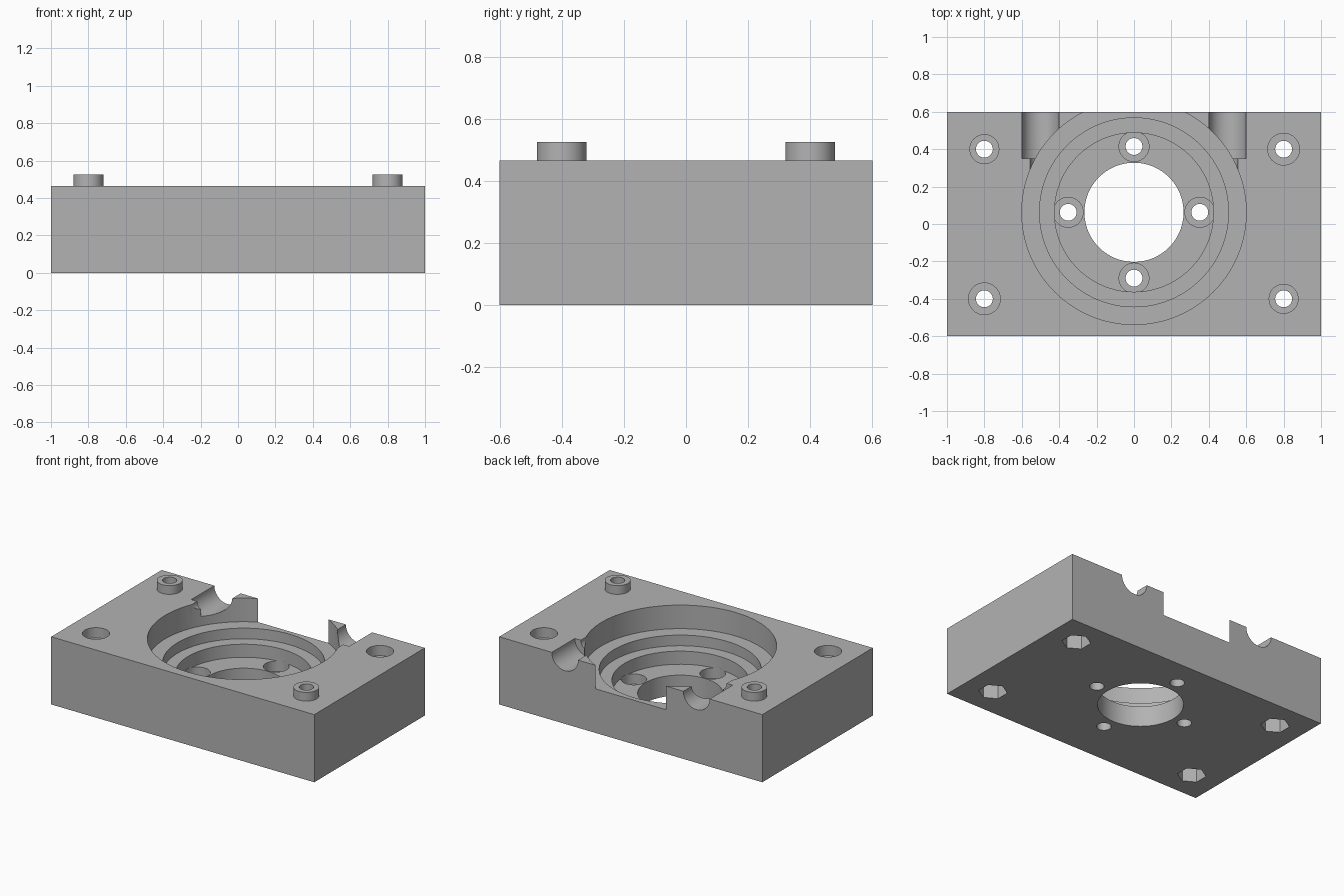
import bpy
import math

old = bpy.data.objects.get("Cube")
if old:
    bpy.data.objects.remove(old, do_unlink=True)

TOP = 0.465       # top face of the block
BORE_Y = 0.0625   # bore centre, offset to the back
grey = bpy.data.materials.new("plain_grey")
grey.use_nodes = True
grey.diffuse_color = (0.45, 0.45, 0.45, 1)
grey.node_tree.nodes["Principled BSDF"].inputs["Base Color"].default_value = grey.diffuse_color


def cylinder(name, x, y, z0, z1, radius, sides=48, turn=0.0):
    """Upright cylinder or prism between two heights."""
    bpy.ops.mesh.primitive_cylinder_add(
        vertices=sides, radius=radius, depth=z1 - z0,
        location=(x, y, (z0 + z1) / 2), rotation=(0, 0, turn))
    ob = bpy.context.object
    ob.name = name
    return ob


def channel(name, x, y0, y1, radius):
    """Horizontal cylinder along y, centred on the top face."""
    bpy.ops.mesh.primitive_cylinder_add(
        vertices=48, radius=radius, depth=y1 - y0,
        location=(x, (y0 + y1) / 2, TOP), rotation=(math.pi / 2, 0, 0))
    ob = bpy.context.object
    ob.name = name
    return ob


def combine(target, tool, operation="DIFFERENCE"):
    """Apply a boolean and remove the helper."""
    tool.hide_render = True
    mod = target.modifiers.new(tool.name, "BOOLEAN")
    mod.operation = operation
    mod.solver = "EXACT"
    mod.object = tool
    bpy.context.view_layer.objects.active = target
    bpy.ops.object.modifier_apply(modifier=mod.name)
    bpy.data.objects.remove(tool, do_unlink=True)


# Rectangular block
bpy.ops.mesh.primitive_cube_add(size=1, location=(0, 0, TOP / 2))
block = bpy.context.object
block.name = "housing_block"
block.scale = (2, 1.2, TOP)
bpy.ops.object.transform_apply(location=True, rotation=True, scale=True)

# Locating bosses on one diagonal, matching recesses on the other
for s in (-1, 1):
    combine(block, cylinder("boss", 0.8 * s, -0.4 * s, TOP - 0.1, 0.525, 0.08), "UNION")
    combine(block, cylinder("recess", 0.8 * s, 0.4 * s, TOP - 0.07, 0.6, 0.085))

# Stepped bore, open through the back wall
for radius, floor in ((0.6, 0.303), (0.505, 0.23), (0.425, 0.14), (0.265, -0.1)):
    combine(block, cylinder("bore_step", 0, BORE_Y, floor, 0.6, radius, 128))

# Corner bolt holes with hexagonal nut pockets underneath
for x in (-0.8, 0.8):
    for y in (-0.4, 0.4):
        combine(block, cylinder("bolt_hole", x, y, -0.1, 0.7, 0.045))
        combine(block, cylinder("nut_pocket", x, y, -0.1, 0.14, 0.09, 6))

# Four counterbored screw holes around the bore
for i in range(4):
    a = i * math.pi / 2
    x, y = 0.352 * math.cos(a), BORE_Y + 0.352 * math.sin(a)
    combine(block, cylinder("counterbore", x, y, 0.07, 0.146, 0.08))
    combine(block, cylinder("screw_hole", x, y, -0.1, 0.3, 0.045))

# Half-round channels from the back edge, narrowing into the bore
for x in (-0.5, 0.5):
    combine(block, channel("wide_channel", x, 0.35, 0.7, 0.1))
    combine(block, channel("narrow_channel", x, 0.2, 0.4, 0.055))

block.data.materials.clear()
block.data.materials.append(grey)
for face in block.data.polygons:
    face.material_index = 0
bpy.ops.object.select_all(action="DESELECT")
block.select_set(True)
bpy.context.view_layer.objects.active = block
bpy.ops.object.shade_smooth_by_angle(angle=math.radians(30))
